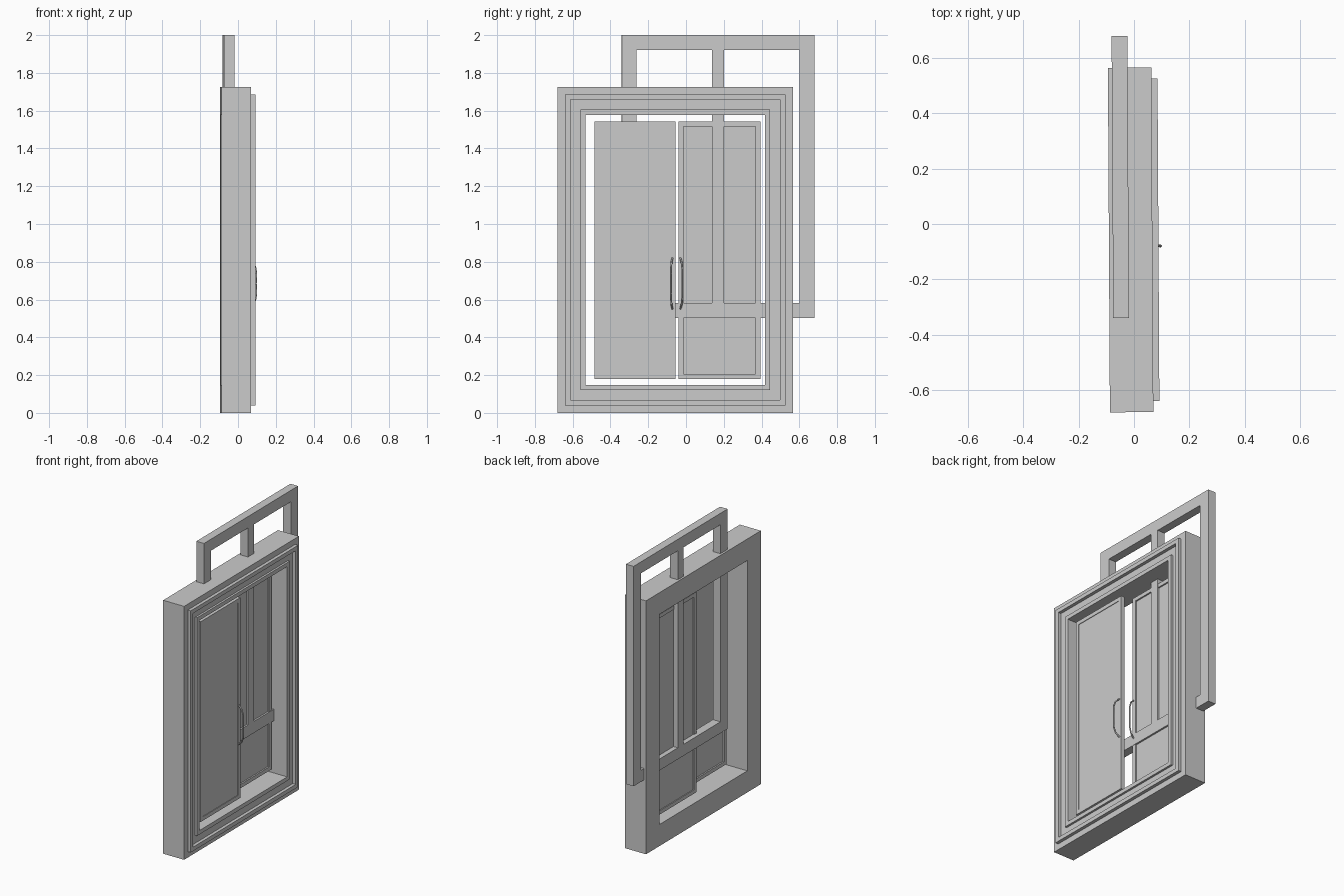
import bpy, bmesh
from mathutils import Matrix

cube = bpy.data.objects.get("Cube")
if cube:
    bpy.data.objects.remove(cube, do_unlink=True)

mat = bpy.data.materials.new("plain grey")
mat.use_nodes = True
grey = (0.6, 0.6, 0.6, 1)
mat.diffuse_color = grey
mat.node_tree.nodes["Principled BSDF"].inputs["Base Color"].default_value = grey

TURN = Matrix.Rotation(0.0058, 4, "Z")  # the whole assembly sits slightly askew


def finish(name, bm):
    bmesh.ops.recalc_face_normals(bm, faces=bm.faces)
    bm.transform(TURN)
    mesh = bpy.data.meshes.new(name)
    bm.to_mesh(mesh)
    bm.free()
    mesh.materials.append(mat)
    obj = bpy.data.objects.new(name, mesh)
    bpy.context.collection.objects.link(obj)
    return obj


def frame(name, y0, y1, z0, z1, profile):
    """Sweep a closed (inset, x) profile round a rectangle in the YZ plane."""
    bm = bmesh.new()
    loops = []
    for inset, x in profile:
        a, b, c, d = y0 + inset, y1 - inset, z0 + inset, z1 - inset
        loops.append([bm.verts.new((x, y, z)) for y, z in ((a, c), (b, c), (b, d), (a, d))])
    for i, loop in enumerate(loops):
        prev = loops[i - 1]
        for k in range(4):
            n = (k + 1) % 4
            bm.faces.new((prev[k], prev[n], loop[n], loop[k]))
    return finish(name, bm)


def box(name, x0, x1, y0, y1, z0, z1):
    bm = bmesh.new()
    bmesh.ops.create_cube(bm, size=1)
    bmesh.ops.scale(bm, vec=(x1 - x0, y1 - y0, z1 - z0), verts=bm.verts)
    bmesh.ops.translate(bm, vec=((x0 + x1) / 2, (y0 + y1) / 2, (z0 + z1) / 2), verts=bm.verts)
    return finish(name, bm)


def flat_bar(width, back, front):
    return [(0, back), (0, front), (width, front), (width, back)]


def handle(name, x, y, lean):
    """Bowed pull handle running up a door edge."""
    curve = bpy.data.curves.new(name, "CURVE")
    curve.dimensions = "3D"
    curve.bevel_depth = 0.005
    curve.bevel_resolution = 1
    curve.resolution_u = 4
    curve.use_fill_caps = True
    path = [(0, 0.55), (0.03, 0.58), (0.04, 0.685), (0.03, 0.79), (0, 0.82)]
    spline = curve.splines.new("BEZIER")
    spline.bezier_points.add(len(path) - 1)
    for point, (out, z) in zip(spline.bezier_points, path):
        point.co = (x + out, y + lean * out, z)
        point.handle_left_type = point.handle_right_type = "AUTO"
    curve.materials.append(mat)
    obj = bpy.data.objects.new(name, curve)
    bpy.context.collection.objects.link(obj)
    obj.matrix_world = TURN


# Deep outer casing with two raised moulding ridges
frame("casing", -0.68, 0.565, 0, 1.725, [
    (0, -0.091), (0, 0.066), (0.04, 0.066), (0.04, 0.088), (0.067, 0.088),
    (0.067, 0.066), (0.12, 0.066), (0.12, 0.08), (0.147, 0.08), (0.147, -0.091)])

# Offset rear lattice: rectangle plus a middle post
frame("rear_lattice", -0.34, 0.68, 0.503, 2, flat_bar(0.078, -0.077, -0.02))
box("rear_post", -0.077, -0.02, 0.137, 0.2, 0.58, 1.923)

# Two doors, one forward and one set back
for name, y0, y1, back, front, panel in (
        ("front_door", -0.485, -0.055, 0.03, 0.056, 0.052),
        ("back_door", -0.04, 0.395, -0.05, -0.022, -0.032)):
    frame(name, y0, y1, 0.18, 1.543, flat_bar(0.026, back, front))
    box(name + "_panel", panel - 0.012, panel, y0 + 0.026, y1 - 0.026, 0.206, 1.517)

# Pull handles beside the meeting edges
handle("front_door_handle", 0.054, -0.072, -0.2)
handle("back_door_handle", -0.024, -0.03, 0.25)
